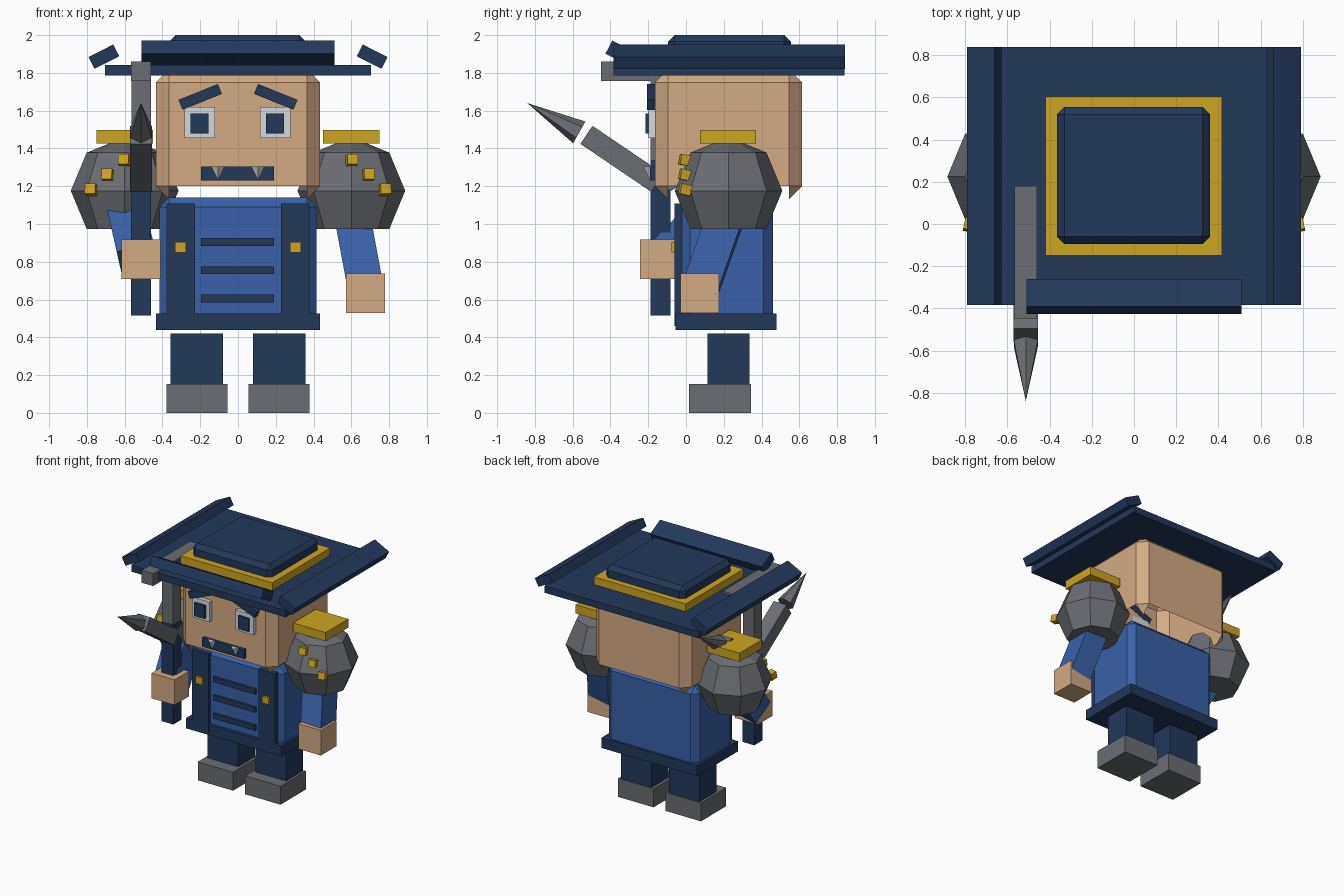
import bpy, bmesh, math
from mathutils import Vector, Matrix

old = bpy.data.objects.get("Cube")
if old:
    bpy.data.objects.remove(old, do_unlink=True)


def material(name, rgb):
    m = bpy.data.materials.new(name)
    col = [(c / 255 / 12.92 if c < 11 else ((c / 255 + 0.055) / 1.055) ** 2.4) for c in rgb] + [1]
    m.use_nodes = True
    m.diffuse_color = col
    bsdf = next(n for n in m.node_tree.nodes if n.type == 'BSDF_PRINCIPLED')
    bsdf.inputs["Base Color"].default_value = col
    return m


NAVY = material("navy", (35, 56, 90))
BLUE = material("coat blue", (56, 97, 168))
SKIN = material("skin", (212, 171, 132))
GOLD = material("gold", (205, 165, 34))
GREY = material("iron grey", (107, 109, 115))
WHITE = material("eye white", (214, 217, 219))


def finish(name, bm, mat):
    bmesh.ops.recalc_face_normals(bm, faces=bm.faces)
    me = bpy.data.meshes.new(name)
    bm.to_mesh(me)
    bm.free()
    me.materials.append(mat)
    ob = bpy.data.objects.new(name, me)
    bpy.context.collection.objects.link(ob)
    return ob


def block(name, mat, centre, size, rot=None, bevel=0, cut=None):
    """Box, optionally bevelled, rotated; cut drops faces by a rule on the face."""
    bm = bmesh.new()
    bmesh.ops.create_cube(bm, size=1)
    bmesh.ops.scale(bm, vec=size, verts=bm.verts)
    if bevel:
        bmesh.ops.bevel(bm, geom=bm.edges[:], offset=bevel, segments=1, affect='EDGES', profile=0.5)
    if cut:
        bm.normal_update()
        bmesh.ops.delete(bm, geom=[f for f in bm.faces if cut(f)], context='FACES')
    bm.transform(Matrix.Translation(centre) @ (rot or Matrix()))
    return finish(name, bm, mat)


def span(name, mat, x, y, z, **kw):
    """Box given by its low and high limits on each axis."""
    lims = (x, y, z)
    return block(name, mat, [(a + b) / 2 for a, b in lims], [b - a for a, b in lims], **kw)


def turn(deg, axis):
    return Matrix.Rotation(math.radians(deg), 4, axis)


def limb(name, mat, start, end, width):
    a, b = Vector(start), Vector(end)
    # Keep one side of the section facing the front
    zax = (b - a).normalized()
    xax = Vector((0, 1, 0)).cross(zax).normalized()
    yax = zax.cross(xax)
    rot = Matrix((xax, yax, zax)).transposed().to_4x4()
    return block(name, mat, (a + b) / 2, (width, width, (b - a).length), rot=rot)


def cone(name, mat, base, tip, radius, sides):
    a, b = Vector(base), Vector(tip)
    bm = bmesh.new()
    bmesh.ops.create_cone(bm, cap_ends=True, segments=sides, radius1=radius, radius2=0, depth=(b - a).length)
    bm.transform(Matrix.Translation((a + b) / 2) @ (b - a).to_track_quat('Z', 'Y').to_matrix().to_4x4())
    return finish(name, bm, mat)


def pauldron(name, centre, radius):
    bm = bmesh.new()
    bmesh.ops.create_uvsphere(bm, u_segments=8, v_segments=4, radius=radius)
    low = [v for v in bm.verts if v.co.z < -radius * 0.9]
    bmesh.ops.delete(bm, geom=low, context='VERTS')
    bmesh.ops.holes_fill(bm, edges=bm.edges[:], sides=8)
    bm.transform(Matrix.Translation(centre))
    return finish(name, bm, GREY)


def mirror_span(name, mat, s, x, y, z, **kw):
    return span(name, mat, sorted((s * x[0], s * x[1])), y, z, **kw)


# Body and belt
span("torso", BLUE, (-.415, .415), (-.03, .46), (.45, 1.14), bevel=.05)
span("belt", NAVY, (-.435, .435), (-.055, .48), (.44, .525))
for i in range(3):
    z = .605 + i * .15
    span(f"coat_bar_{i}", NAVY, (-.195, .19), (-.05, -.02), (z - .021, z + .021))

# Head with open underside that keeps its pointed corners
span("head", SKIN, (-.435, .435), (-.165, .615), (1.13, 1.82), bevel=.07,
     cut=lambda f: f.normal.z < -.6 and len(f.verts) == 4)
span("mouth", NAVY, (-.195, .19), (-.19, -.16), (1.23, 1.305))

for s, side in ((1, "left"), (-1, "right")):
    # Legs and boots
    mirror_span(f"{side}_leg", NAVY, s, (.08, .358), (.115, .335), (.14, .42))
    mirror_span(f"{side}_boot", GREY, s, (.055, .378), (.015, .345), (0, .152))
    # Coat front
    mirror_span(f"{side}_lapel", NAVY, s, (.228, .378), (-.06, -.02), (.46, 1.108))
    mirror_span(f"{side}_button", GOLD, s, (.275, .333), (-.078, -.05), (.848, .905))
    # Face
    ex = s * .2 - .003
    block(f"{side}_eye", WHITE, (ex, -.18, 1.537), (.162, .035, .165))
    block(f"{side}_pupil", NAVY, (ex, -.2, 1.532), (.095, .03, .108))
    block(f"{side}_brow", NAVY, (s * .2, -.185, 1.673), (.225, .045, .057), rot=turn(s * 22, 'Y'))
    cone(f"{side}_fang", WHITE, (s * .106, -.19, 1.305), (s * .106, -.19, 1.232), .036, 4)
    # Shoulder armour
    pauldron(f"{side}_pauldron", (s * .6, .225, 1.176), .285)
    mirror_span(f"{side}_shoulder_plate", GOLD, s, (.45, .748), (.075, .37), (1.425, 1.497))
    for i in range(3):
        block(f"{side}_stud_{i}", GOLD, (s * (.602 + i * .088), -.005, 1.338 - i * .078),
              (.056, .056, .056), rot=turn(s * 12, 'Z') @ turn(-12, 'X'))
    # Upturned hat sides
    block(f"{side}_hat_flap", NAVY, (s * .71, .228, 1.886), (.147, 1.225, .07), rot=turn(s * 27, 'Y'))

# Arms and hands
limb("left_arm", BLUE, (.59, .24, 1.12), (.68, .07, .64), .19)
span("left_hand", SKIN, (.573, .778), (-.03, .175), (.53, .738))
limb("right_arm", BLUE, (-.6, .18, 1.12), (-.53, -.11, .81), .2)
span("right_hand", SKIN, (-.618, -.41), (-.243, -.055), (.71, .918))

# Hat
span("hat_brim", NAVY, (-.705, .705), (-.385, .84), (1.787, 1.842))
block("front_hat_flap", NAVY, (0, -.343, 1.903), (1.02, .147, .078), rot=turn(-27, 'X'))
span("hat_band", GOLD, (-.42, .418), (-.15, .605), (1.84, 1.905))
span("hat_crown", NAVY, (-.365, .36), (-.095, .555), (1.84, 2.0), bevel=.035)

# Polearm: handle, crossbar and a spike to the front and back
PX, PY = -.513, -.135
span("pole_handle", NAVY, (PX - .053, PX + .053), (PY - .053, PY + .053), (.515, 1.34))
span("pole_head", GREY, (PX - .052, PX + .052), (PY - .052, PY + .052), (1.34, 1.78))
span("pole_crossbar", GREY, (PX - .053, PX + .053), (PY - .315, PY + .315), (1.758, 1.86))
for d, label in ((-1, "front"), (1, "back")):
    limb(f"{label}_prong", GREY, (PX, PY + d * .02, 1.22), (PX, PY + d * .392, 1.472), .115)
    cone(f"{label}_spike", GREY, (PX, PY + d * .43, 1.485), (PX, PY + d * .705, 1.64), .066, 6)
